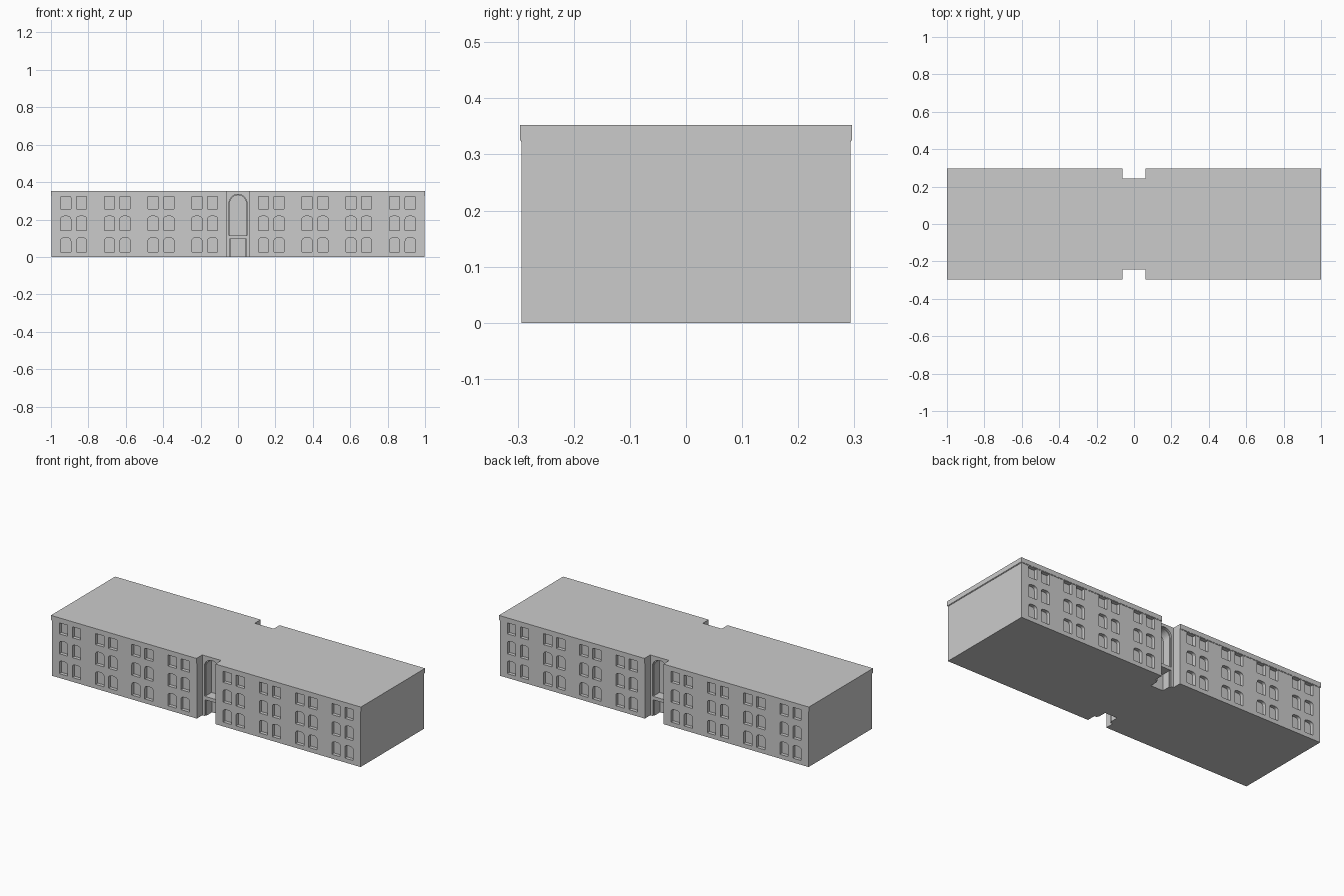
import bpy
import bmesh
from math import pi, cos, sin
from mathutils import Matrix

if "Cube" in bpy.data.objects:
    bpy.data.objects.remove(bpy.data.objects["Cube"])

NOTCH = 0.061            # half width of the central recess
END = 0.996              # outer face of the end walls
BAY = (END - NOTCH) / 4  # width of one facade bay
WALL_Y = 0.293           # facade plane
REVEAL = 0.02            # window depth
EAVE, TOP = 0.325, 0.352


def link(name, mesh):
    ob = bpy.data.objects.new(name, mesh)
    bpy.context.collection.objects.link(ob)
    return ob


def box(name, x0, x1, y0, y1, z0, z1):
    mesh = bpy.data.meshes.new(name)
    bm = bmesh.new()
    m = (Matrix.Translation(((x0 + x1) / 2, (y0 + y1) / 2, (z0 + z1) / 2))
         @ Matrix.Diagonal((x1 - x0, y1 - y0, z1 - z0, 1)))
    bmesh.ops.create_cube(bm, size=1, matrix=m)
    bm.to_mesh(mesh)
    bm.free()
    return link(name, mesh)


def arch(cx, z, w, spring, rise, power=1.0, n=12):
    """Opening outline: straight jambs with a curved head."""
    pts = [(cx - w, z), (cx + w, z)]
    for i in range(n + 1):
        c, s = cos(pi * i / n), sin(pi * i / n)
        x = abs(c) ** power * (1 if c > 0 else -1)
        pts.append((cx + w * x, z + spring + rise * max(s, 0) ** power))
    return pts


def panel_mesh(name, loops, depth):
    """Upright panel with holes; front face on y = 0, body towards +y."""
    cu = bpy.data.curves.new(name, 'CURVE')
    cu.dimensions, cu.fill_mode, cu.extrude = '2D', 'BOTH', depth / 2
    for pts in loops:
        sp = cu.splines.new('POLY')
        sp.points.add(len(pts) - 1)
        for p, (x, z) in zip(sp.points, pts):
            p.co = (x, z, 0, 1)
        sp.use_cyclic_u = True
    tmp = link(name + "_outline", cu)
    bpy.context.view_layer.update()
    dg = bpy.context.evaluated_depsgraph_get()
    mesh = bpy.data.meshes.new_from_object(tmp.evaluated_get(dg))
    bpy.data.objects.remove(tmp)
    mesh.transform(Matrix.Translation((0, depth / 2, 0)) @ Matrix.Rotation(pi / 2, 4, 'X'))
    bm = bmesh.new()
    bm.from_mesh(mesh)
    bmesh.ops.remove_doubles(bm, verts=bm.verts, dist=1e-5)
    bmesh.ops.recalc_face_normals(bm, faces=bm.faces)
    bm.to_mesh(mesh)
    bm.free()
    mesh.shade_flat()
    mesh.name = name
    return mesh


def place(name, mesh, x, y, back):
    ob = link(name, mesh)
    ob.location = (x, y if back else -y, 0)
    ob.rotation_euler.z = pi if back else 0


# facade bay: three floors of paired windows
h = BAY / 2
loops = [[(-h, 0), (h, 0), (h, 0.345), (-h, 0.345)]]
for floor in range(3):
    for cx in (-0.042, 0.042):
        loops.append(arch(cx, 0.025 + 0.116 * floor, 0.027, 0.06, 0.017, 0.75))
bay = panel_mesh("window_bay", loops, REVEAL)


# entrance wall: tall arched niche above a doorway
def entrance(name, w, top, depth):
    door = w - 0.003
    outer = [(-NOTCH, 0), (-door, 0), (-door, 0.095), (door, 0.095),
             (door, 0), (NOTCH, 0), (NOTCH, top), (-NOTCH, top)]
    return panel_mesh(name, [outer, arch(0, 0.115, w, 0.172, w, 1, 20)], depth)


front_arch = entrance("entrance_wall", 0.048, TOP, 0.01)
inner_arch = entrance("entrance_inner_frame", 0.043, TOP, 0.05)

for back in (False, True):
    side = "back" if back else "front"
    for s in (-1, 1):
        for i in range(4):
            place(f"{side}_window_bay", bay, s * (NOTCH + BAY * (i + 0.5)), WALL_Y, back)
    place(f"{side}_entrance_wall", front_arch, 0, 0.242, back)
    place(f"{side}_entrance_inner_frame", inner_arch, 0, 0.232, back)

# wing cores, bed moulding and overhanging cornice with flat roof
for s, label in ((-1, "left"), (1, "right")):
    def span(a, b):
        return (s * a, s * b) if s > 0 else (s * b, s * a)
    y = WALL_Y - REVEAL
    box(f"{label}_wing_core", *span(NOTCH, END), -y, y, 0, 0.34)
    box(f"{label}_bed_moulding", *span(NOTCH, END + 0.002), -0.2945, 0.2945, 0.322, 0.33)
    box(f"{label}_cornice_roof", *span(NOTCH, 1.0), -0.296, 0.296, EAVE, TOP)

# central core behind the niches
box("central_core", -NOTCH, NOTCH, -0.182, 0.182, 0, TOP)
